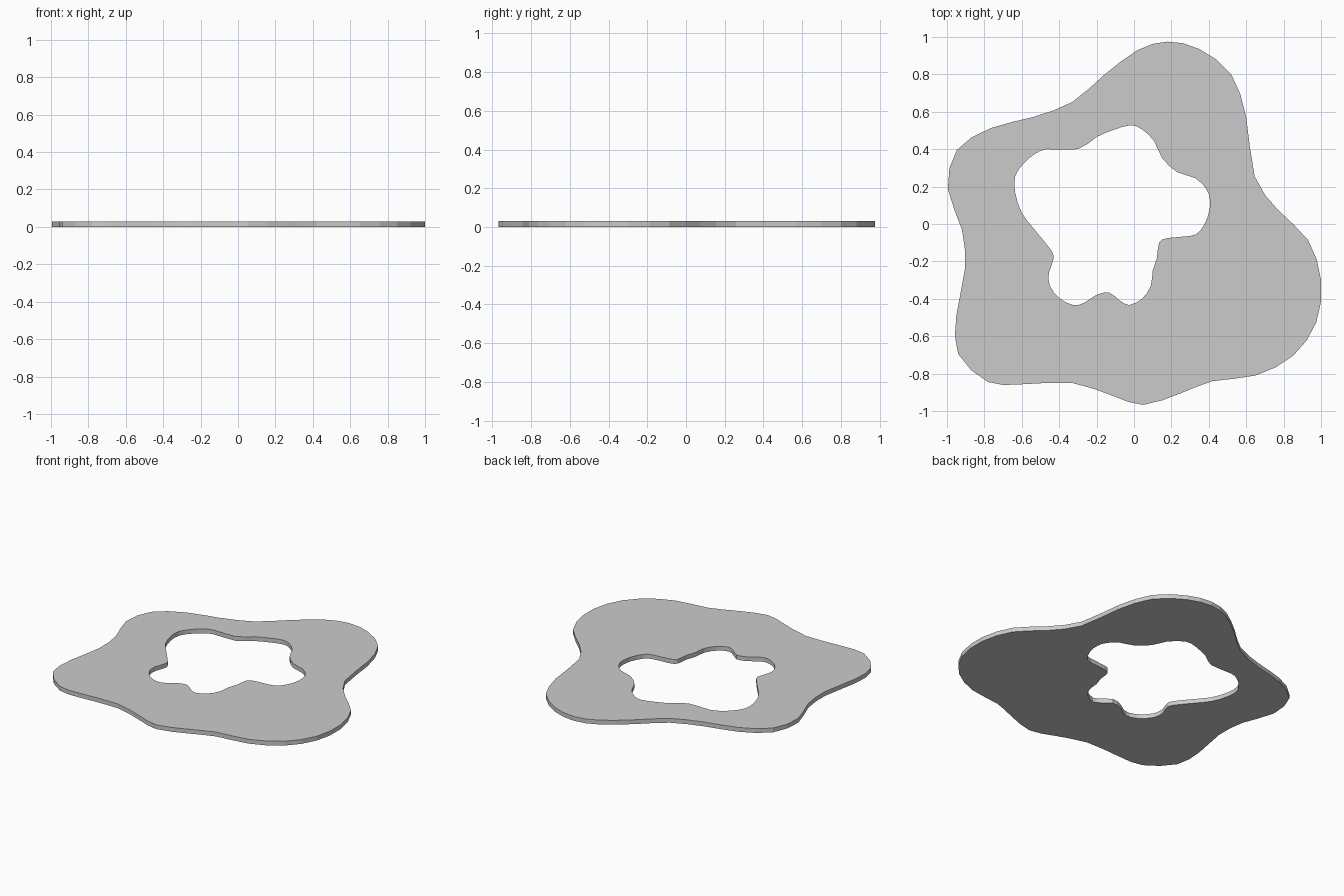
import bpy
import bmesh
from mathutils import Vector

THICKNESS = 0.03

# Control points of the wavy outer rim, clockwise from the top
OUTER = [
    (0.18, 0.975), (0.35, 0.935), (0.52, 0.80), (0.60, 0.57), (0.645, 0.255),
    (0.77, 0.075), (0.93, -0.085), (1.0, -0.30), (0.975, -0.525),
    (0.85, -0.705), (0.65, -0.81), (0.42, -0.84), (0.25, -0.905),
    (0.05, -0.967), (-0.11, -0.92), (-0.33, -0.85), (-0.60, -0.857),
    (-0.78, -0.845), (-0.94, -0.695), (-0.95, -0.49), (-0.904, -0.24),
    (-0.92, -0.03), (-0.995, 0.187), (-0.947, 0.396), (-0.765, 0.513),
    (-0.54, 0.572), (-0.33, 0.652), (-0.16, 0.797), (0.02, 0.93),
]

# Control points of the star-like hole, clockwise from the top
INNER = [
    (-0.02, 0.528), (0.04, 0.508), (0.107, 0.444), (0.15, 0.353),
    (0.23, 0.278), (0.326, 0.246), (0.385, 0.19), (0.406, 0.128),
    (0.396, 0.043), (0.353, -0.037), (0.30, -0.064), (0.18, -0.075),
    (0.134, -0.10), (0.123, -0.18), (0.10, -0.25), (0.09, -0.33),
    (0.043, -0.40), (-0.027, -0.433), (-0.08, -0.406), (-0.134, -0.366),
    (-0.203, -0.38), (-0.267, -0.422), (-0.326, -0.433), (-0.40, -0.396),
    (-0.45, -0.33), (-0.455, -0.26), (-0.428, -0.176), (-0.46, -0.118),
    (-0.54, -0.02), (-0.60, 0.06), (-0.635, 0.166), (-0.635, 0.257),
    (-0.588, 0.326), (-0.53, 0.374), (-0.465, 0.40), (-0.30, 0.40),
    (-0.20, 0.465), (-0.11, 0.503),
]


def smooth_loop(points, steps=2):
    """Closed Catmull-Rom curve through the control points."""
    pts = [Vector((x, y, 0)) for x, y in points]
    n = len(pts)
    out = []
    for i in range(n):
        a, b, c, d = (pts[(i + k) % n] for k in (-1, 0, 1, 2))
        for s in range(steps):
            t = s / steps
            out.append(0.5 * (2 * b + (c - a) * t
                              + (2 * a - 5 * b + 4 * c - d) * t * t
                              + (3 * b - a - 3 * c + d) * t ** 3))
    return out


def add_loop(bm, points):
    verts = [bm.verts.new(p) for p in points]
    return [bm.edges.new((v, verts[(i + 1) % len(verts)]))
            for i, v in enumerate(verts)]


# Flat plate: fill between the two outlines, then extrude upward
bm = bmesh.new()
edges = add_loop(bm, smooth_loop(OUTER)) + add_loop(bm, smooth_loop(INNER))
bmesh.ops.triangle_fill(bm, edges=edges, use_beauty=True, normal=(0, 0, 1))
result = bmesh.ops.extrude_face_region(bm, geom=bm.faces[:],
                                       use_keep_orig=True)
top = [g for g in result["geom"] if isinstance(g, bmesh.types.BMVert)]
bmesh.ops.translate(bm, verts=top, vec=(0, 0, THICKNESS))
bmesh.ops.recalc_face_normals(bm, faces=bm.faces[:])

mesh = bpy.data.meshes.new("wavy_ring_plate")
bm.to_mesh(mesh)
bm.free()
plate = bpy.data.objects.new("wavy_ring_plate", mesh)
bpy.context.collection.objects.link(plate)
